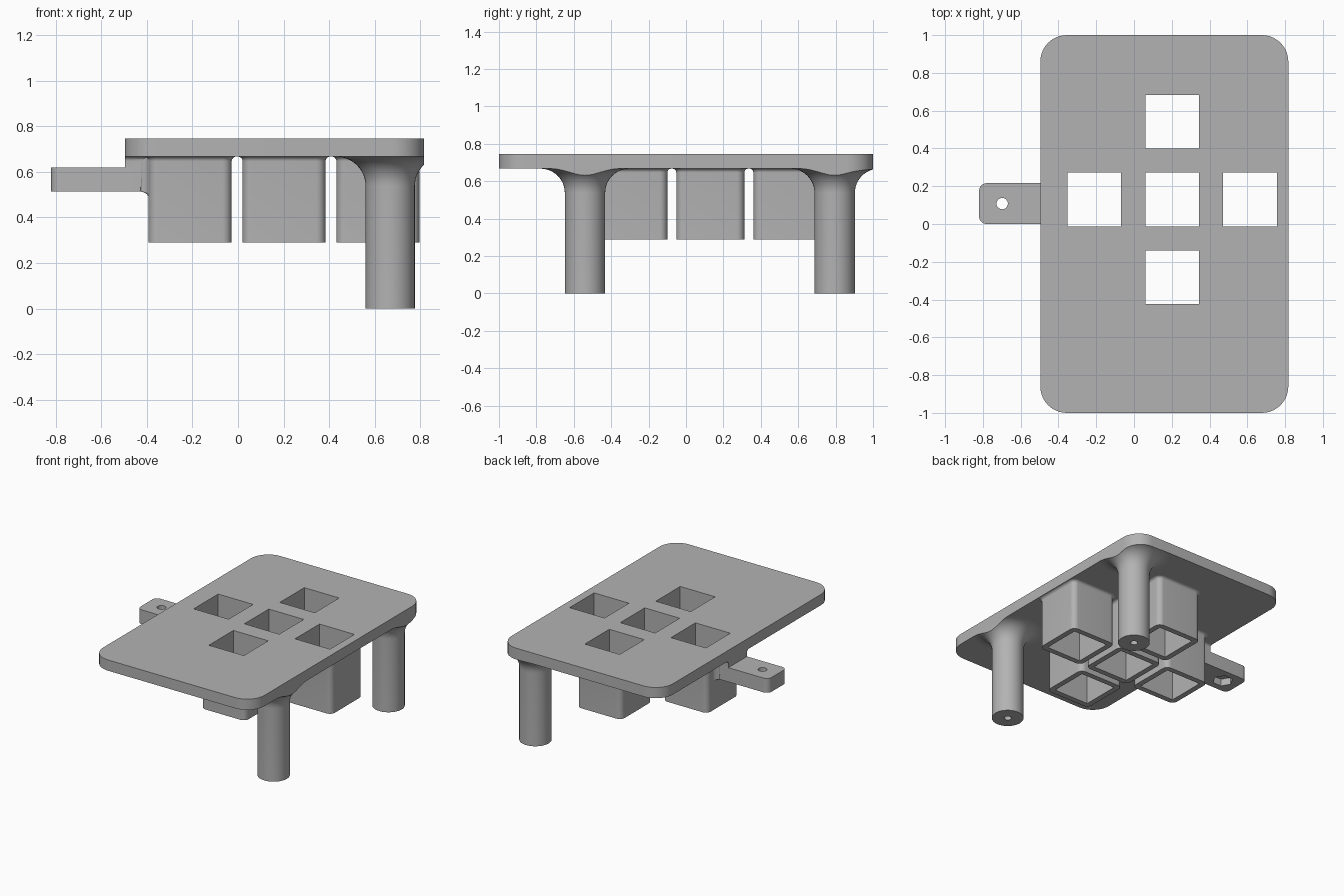
import bpy, bmesh, math
from mathutils import Matrix, Vector

cube = bpy.data.objects.get("Cube")
if cube:
    bpy.data.objects.remove(cube, do_unlink=True)

grey = bpy.data.materials.new("plain_grey")
grey.use_nodes = True
GREY = (0.45, 0.45, 0.45, 1)
grey.diffuse_color = GREY
grey.node_tree.nodes["Principled BSDF"].inputs["Base Color"].default_value = GREY

PLATE_BOTTOM, PLATE_TOP = 0.667, 0.746
X0, X1 = -0.496, 0.817


def ring(center, w, d, r, z, seg=10):
    """Rounded rectangle outline; a full radius gives a circle."""
    pts = []
    for k, (sx, sy) in enumerate([(1, 1), (-1, 1), (-1, -1), (1, -1)]):
        for i in range(seg + 1):
            a = math.pi / 2 * (k + i / seg)
            pts.append(Vector((center[0] + sx * (w / 2 - r) + r * math.cos(a),
                               center[1] + sy * (d / 2 - r) + r * math.sin(a), z)))
    return pts


def flare(center, w, d, r, top, fillet, steps=8):
    """Rings that sweep outward in a concave fillet up to the top."""
    out = []
    for i in range(steps + 1):
        a = math.pi / 2 * i / steps
        off = fillet * (1 - math.cos(a))
        out.append(ring(center, w + 2 * off, d + 2 * off, r + off,
                        top - fillet + fillet * math.sin(a)))
    return out


def loft(name, rings, caps=True, matrix=None):
    """Skin a list of matching outlines."""
    bm = bmesh.new()
    loops = [[bm.verts.new(p) for p in pts] for pts in rings]
    for a, b in zip(loops, loops[1:]):
        for i in range(len(a)):
            j = (i + 1) % len(a)
            bm.faces.new((a[i], a[j], b[j], b[i]))
    if caps:
        bm.faces.new(loops[0][::-1])
        bm.faces.new(loops[-1])
    bmesh.ops.remove_doubles(bm, verts=bm.verts, dist=1e-5)
    bmesh.ops.recalc_face_normals(bm, faces=bm.faces)
    if matrix:
        bm.transform(matrix)
    mesh = bpy.data.meshes.new(name)
    bm.to_mesh(mesh)
    bm.free()
    mesh.materials.append(grey)
    obj = bpy.data.objects.new(name, mesh)
    bpy.context.collection.objects.link(obj)
    return obj


def prism(name, center, w, d, r, z0, z1, seg=10):
    return loft(name, [ring(center, w, d, r, z, seg) for z in (z0, z1)])


def activate(obj):
    bpy.ops.object.select_all(action="DESELECT")
    obj.select_set(True)
    bpy.context.view_layer.objects.active = obj


def combine(obj, other, operation):
    """Apply a boolean and discard the helper."""
    activate(obj)
    mod = obj.modifiers.new("combine", "BOOLEAN")
    mod.operation, mod.object, mod.solver = operation, other, "EXACT"
    bpy.ops.object.modifier_apply(modifier=mod.name)
    bpy.data.objects.remove(other, do_unlink=True)


def plate_prism(name, z0, z1):
    return prism(name, ((X0 + X1) / 2, 0), X1 - X0, 2, 0.14, z0, z1)


parts = []

# Top plate with five square openings in a cross
plate = plate_prism("top_plate", PLATE_BOTTOM, PLATE_TOP)
parts.append(plate)
PITCH, HOLE, OUTER, MID = 0.412, 0.284, 0.364, (0.202, 0.13)
layout = {"center": (0, 0), "left": (1, 0), "right": (-1, 0), "back": (0, 1), "front": (0, -1)}
for side, (i, j) in layout.items():
    c = (MID[0] + i * PITCH, MID[1] + j * PITCH)
    combine(plate, prism("cutter", c, HOLE, HOLE, 0, 0.6, 0.8), "DIFFERENCE")
    # Open square tube hanging below each opening
    outer = flare(c, OUTER, OUTER, 0.04, PLATE_BOTTOM, 0.021)
    parts.append(loft(side + "_socket",
                      outer[::-1] + [ring(c, OUTER, OUTER, 0.04, 0.289),
                                     ring(c, HOLE, HOLE, 0, 0.289),
                                     ring(c, HOLE, HOLE, 0, PLATE_BOTTOM)], caps=False))

# Round legs with a screw hole, flared into the plate and trimmed to its outline
LEG = 0.108
for side, y in (("front", -0.54), ("back", 0.795)):
    c = (0.668, y)
    rings = [ring(c, 2 * r, 2 * r, r, z) for r, z in ((0.025, 0.3), (0.025, 0), (LEG, 0))]
    leg = loft(side + "_leg", rings + flare(c, 2 * LEG, 2 * LEG, LEG, PLATE_BOTTOM, 0.13, 12))
    combine(leg, plate_prism("trim", -0.1, 0.8), "INTERSECT")
    parts.append(leg)

# Mounting arm: tab, raised block under the plate, and fillet against the socket
ARM_Y, ARM_W, ARM_Z0, ARM_Z1 = 0.108, 0.216, 0.513, 0.618
arm = prism("mounting_arm", (-0.595, ARM_Y), 0.45, ARM_W, 0.04, ARM_Z0, ARM_Z1)
c = (-0.45, ARM_Y)
block = loft("block", [ring(c, 0.15, ARM_W, 0, ARM_Z0)]
             + flare(c, 0.15, ARM_W, 0, PLATE_BOTTOM, 0.02))
combine(block, plate_prism("trim", 0.3, 0.8), "INTERSECT")
combine(arm, block, "UNION")
c = (-(ARM_Z0 + PLATE_BOTTOM) / 2, ARM_Y)
fillet = loft("fillet", flare(c, PLATE_BOTTOM - ARM_Z0, ARM_W, 0, -0.388, 0.04),
              matrix=Matrix.Rotation(math.pi / 2, 4, "Y"))
combine(arm, fillet, "UNION")

# Screw hole and hexagonal nut pocket in the tab
tab = (-0.698, ARM_Y)
combine(arm, prism("cutter", tab, 0.06, 0.06, 0.03, 0.4, 0.8), "DIFFERENCE")
hexagon = [Vector((tab[0] + 0.07 * math.cos(k * math.pi / 3),
                   tab[1] + 0.07 * math.sin(k * math.pi / 3), 0)) for k in range(6)]
pocket = loft("cutter", [[p + Vector((0, 0, z)) for p in hexagon] for z in (0.45, 0.565)])
combine(arm, pocket, "DIFFERENCE")
parts.append(arm)

for part in parts:
    activate(part)
    bpy.ops.object.shade_smooth_by_angle(angle=math.radians(30))
